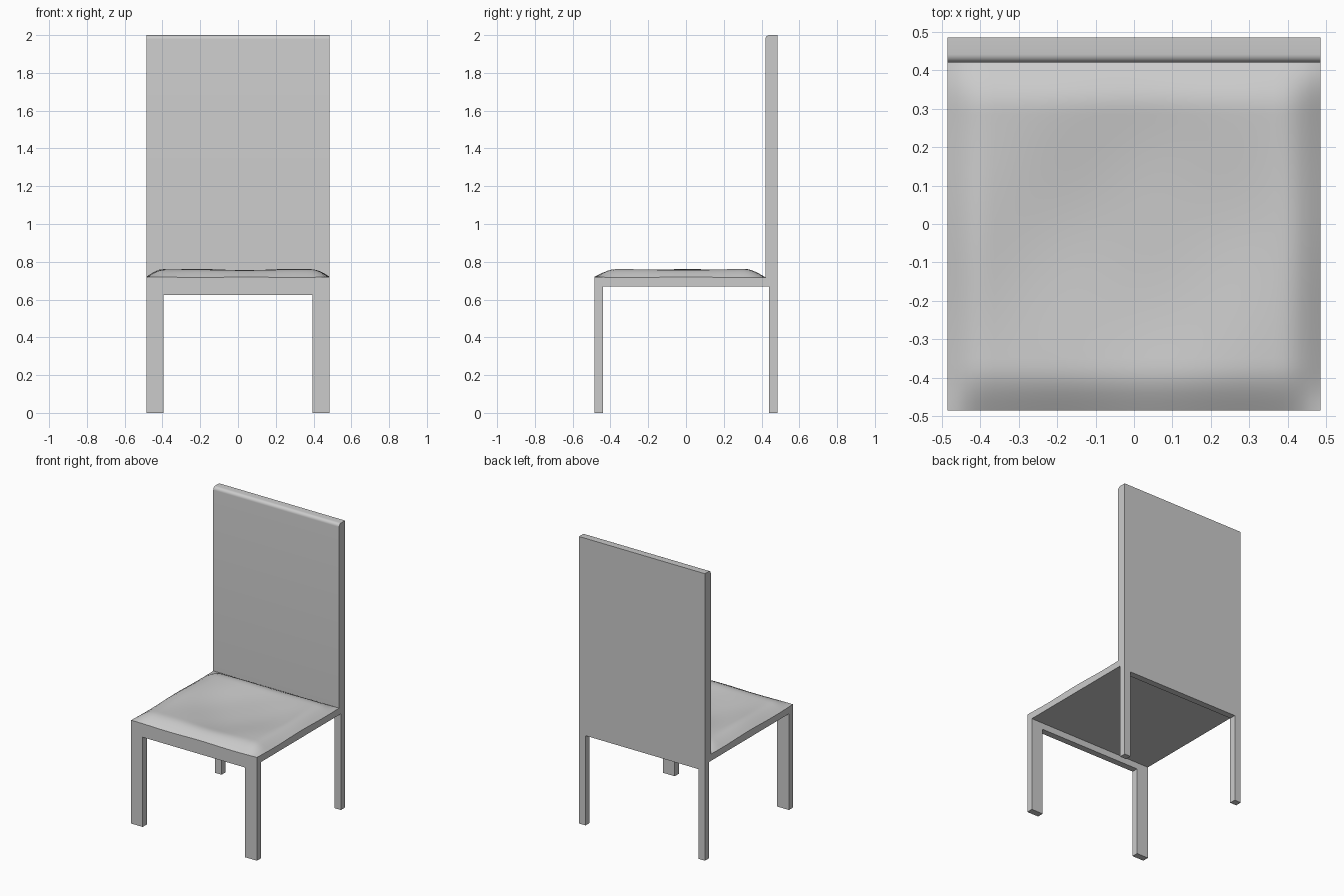
import bpy, bmesh, math

cube = bpy.data.objects.get("Cube")
if cube:
    bpy.data.objects.remove(cube, do_unlink=True)

HALF = 0.485       # half width and depth of the chair
THICK = 0.045      # thickness of legs and aprons
APRON_Z = 0.625    # underside of the aprons
SEAT_Z = 0.67      # underside of the seat
PANEL_Y = 0.42     # front face of the backrest

grey = bpy.data.materials.new("light_grey")
grey.use_nodes = True
colour = (0.6, 0.6, 0.6, 1)
grey.diffuse_color = colour
grey.node_tree.nodes["Principled BSDF"].inputs["Base Color"].default_value = colour


def add_object(name, bm):
    bmesh.ops.recalc_face_normals(bm, faces=bm.faces)
    mesh = bpy.data.meshes.new(name)
    bm.to_mesh(mesh)
    bm.free()
    mesh.materials.append(grey)
    obj = bpy.data.objects.new(name, mesh)
    bpy.context.collection.objects.link(obj)
    return obj


def smooth(obj):
    bpy.ops.object.select_all(action='DESELECT')
    obj.select_set(True)
    bpy.context.view_layer.objects.active = obj
    bpy.ops.object.shade_smooth_by_angle(angle=math.radians(35))


def box(name, low, high):
    bm = bmesh.new()
    bmesh.ops.create_cube(bm, size=1)
    for v in bm.verts:
        v.co = [high[i] if v.co[i] > 0 else low[i] for i in range(3)]
    return add_object(name, bm)


# Legs: wide flat ones in front, slim square ones behind
for side, sign in (("left", 1), ("right", -1)):
    for end, width, y in (("front", 0.09, -HALF), ("back", 0.05, HALF - THICK)):
        x = sorted((sign * HALF, sign * (HALF - width)))
        box(f"{end}_{side}_leg", (x[0], y, 0), (x[1], y + THICK, APRON_Z))

# Aprons between the legs
box("front_apron", (-HALF, -HALF, APRON_Z), (HALF, THICK - HALF, SEAT_Z))
box("back_apron", (-HALF, HALF - THICK, APRON_Z), (HALF, HALF, SEAT_Z))

# Backrest: side profile with a rounded top front edge, extruded across
R = 0.022
profile = [(HALF, SEAT_Z), (HALF, 2.0)]
for i in range(7):
    a = math.pi / 2 * (1 + i / 6)
    profile.append((PANEL_Y + R + R * math.cos(a), 2.0 - R + R * math.sin(a)))
profile.append((PANEL_Y, SEAT_Z))
bm = bmesh.new()
face = bm.faces.new([bm.verts.new((-HALF, y, z)) for y, z in profile])
ext = bmesh.ops.extrude_face_region(bm, geom=[face])["geom"]
bmesh.ops.translate(bm, vec=(2 * HALF, 0, 0),
                    verts=[g for g in ext if isinstance(g, bmesh.types.BMVert)])
smooth(add_object("backrest", bm))


# Seat: soft dished cushion on a straight-sided base
def ramp(distance, width):
    t = min(max(distance / width, 0), 1)
    return math.sin(t * math.pi / 2)


def cushion_height(x, y):
    rise = (ramp(HALF - abs(x), 0.1) * ramp(y + HALF, 0.12)
            * ramp(PANEL_Y - y, 0.12))
    bowl = max(0, 1 - (x / 0.42) ** 2) * max(0, 1 - ((y + 0.04) / 0.38) ** 2)
    ripple = 0.003 * math.sin(13 * x + 1) * math.cos(11 * y)
    return 0.718 + 0.043 * rise - 0.028 * bowl ** 1.3 + ripple


bm = bmesh.new()
bmesh.ops.create_grid(bm, x_segments=40, y_segments=40, size=HALF)
for v in bm.verts:
    v.co.y = -HALF + (v.co.y + HALF) * (PANEL_Y + HALF) / (2 * HALF)
    v.co.z = cushion_height(v.co.x, v.co.y)
rim = [e for e in bm.edges if e.is_boundary]
ext = bmesh.ops.extrude_edge_only(bm, edges=rim)["geom"]
for g in ext:
    if isinstance(g, bmesh.types.BMVert):
        g.co.z = SEAT_Z
bmesh.ops.holes_fill(bm, edges=[e for e in bm.edges if e.is_boundary], sides=0)
smooth(add_object("seat", bm))
